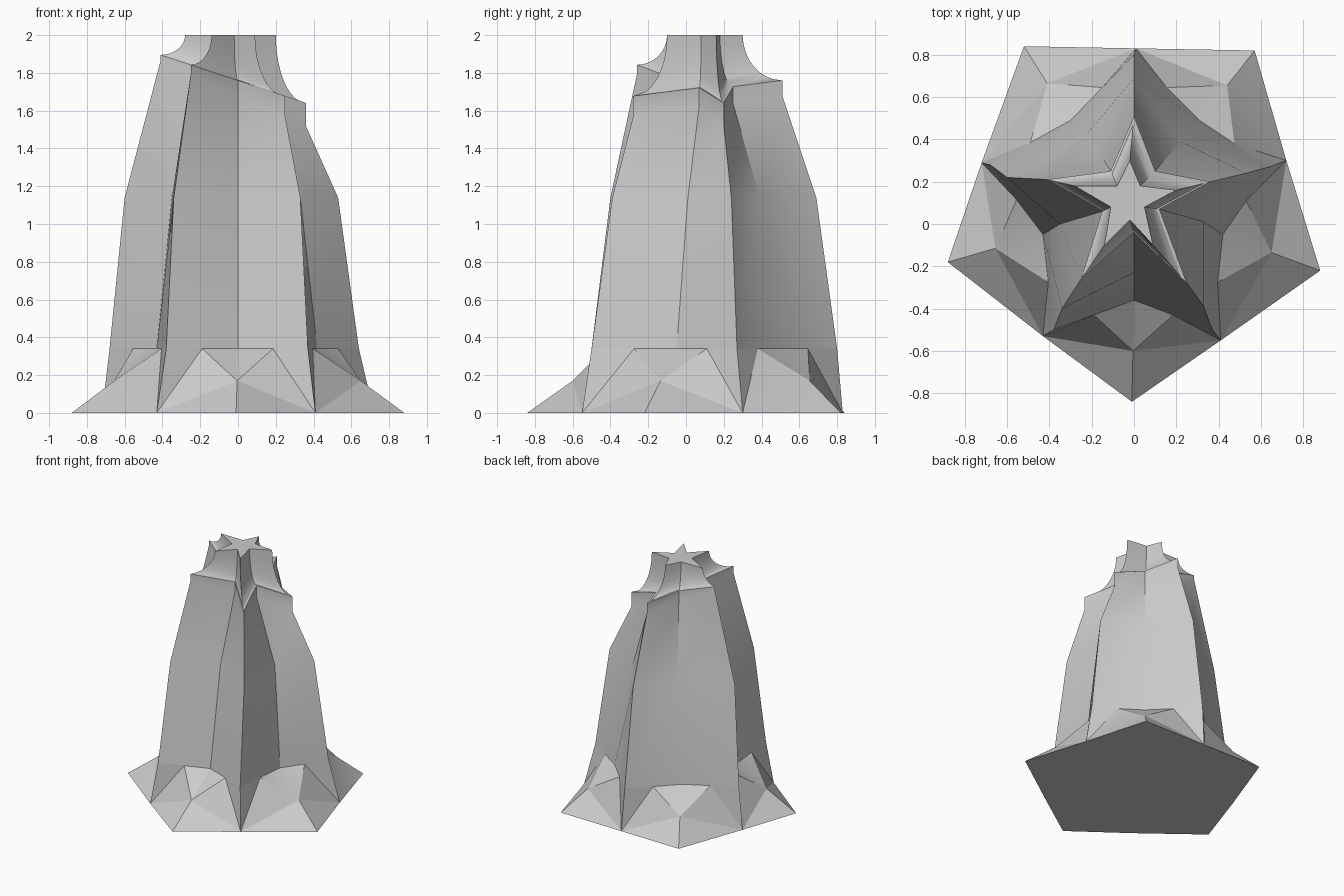
import bpy, math
from mathutils import Vector

cube = bpy.data.objects.get("Cube")
if cube:
    bpy.data.objects.remove(cube)

stone = bpy.data.materials.new("stone_grey")
stone.use_nodes = True
GREY = (0.6, 0.6, 0.6, 1)
stone.diffuse_color = GREY
stone.node_tree.nodes["Principled BSDF"].inputs["Base Color"].default_value = GREY


def build(name, verts, faces, angle=30):
    mesh = bpy.data.meshes.new(name)
    mesh.from_pydata(verts, [], faces)
    mesh.materials.append(stone)
    obj = bpy.data.objects.new(name, mesh)
    bpy.context.collection.objects.link(obj)
    bpy.ops.object.select_all(action='DESELECT')
    obj.select_set(True)
    bpy.context.view_layer.objects.active = obj
    bpy.ops.object.shade_smooth_by_angle(angle=math.radians(angle))
    return obj


def star(tips, valleys, height):
    """Counterclockwise star ring from the back tip; height is a function of x."""
    return [Vector((x, y, height(x))) for pair in zip(tips, valleys) for x, y in pair]


def bridge(rings):
    n = len(rings[0])
    return [(r * n + i, r * n + (i + 1) % n, (r + 1) * n + (i + 1) % n, (r + 1) * n + i)
            for r in range(len(rings) - 1) for i in range(n)]


# Star cross-sections: tips run back, left, front left, front right, right
foot_tips = [(.01, .83), (-.72, .29), (-.43, -.53), (.41, -.55), (.72, .30)]
corners = [(-.52, .84), (-.88, -.18), (-.01, -.84), (.88, -.22), (.57, .82)]
low = star([(0, .80), (-.68, .28), (-.38, -.50), (.37, -.50), (.64, .27)],
           [(-.30, .49), (-.43, -.05), (0, -.36), (.42, -.05), (.31, .49)], lambda x: .34)
waist = star([(0, .69), (-.60, .22), (-.34, -.40), (.33, -.39), (.53, .24)],
             [(-.22, .43), (-.35, 0), (0, -.23), (.33, .01), (.22, .39)], lambda x: 1.14)
cap_tips = [(0, .51), (-.41, .21), (-.25, -.26), (.25, -.28), (.36, .20)]
cap_valleys = [(-.11, .25), (-.15, .06), (0, -.04), (.12, .07), (.10, .25)]
cap = star(cap_tips, cap_valleys, lambda x: 1.76 - .33 * x)
shoulder = star(cap_tips, cap_valleys, lambda x: 1.68 - .45 * x)
top = star([(-.02, .30), (-.28, .18), (-.14, -.10), (.09, -.10), (.20, .16)],
           [(-.08, .18), (-.11, .08), (-.02, .02), (.05, .08), (.03, .18)], lambda x: 2.0)

# Column: star-shaped walls, plus the spur under each tip down to the ground
feet = [Vector((x, y, 0)) for x, y in foot_tips]
rings = [low, waist, shoulder, cap]
verts = [v for r in rings for v in r]
faces = bridge(rings)
for k in range(5):
    t = 2 * k
    s = len(verts)
    verts += [feet[k], (low[t] + low[t - 1]) / 2, (low[t] + low[t + 1]) / 2]
    faces += [(s, t, s + 1), (s, s + 2, t)]
build("column", verts, faces)

# Crown: concave sweep from the slanted rim up to the small flat star
steps = 8
rings = []
for j in range(steps + 1):
    a = math.pi / 2 * j / steps
    u, w = math.sin(a), 1 - math.cos(a)
    rings.append([Vector((c.x + (p.x - c.x) * u, c.y + (p.y - c.y) * u,
                          c.z + (p.z - c.z) * w)) for c, p in zip(cap, top)])
n = steps * 10
faces = bridge(rings)
faces.append(tuple(n + 2 * k + 1 for k in range(5)))
faces += [(n + 2 * k, n + 2 * k + 1, n + (2 * k - 1) % 10) for k in range(5)]
build("crown", [v for r in rings for v in r], faces)

# Skirt: a faceted mound at each corner of the pentagonal base
verts, faces = [], []
for k in range(5):
    v = low[2 * k + 1]
    corner = Vector((*corners[k], 0))
    w_prev = (v + low[2 * k]) / 2
    w_next = (v + low[(2 * k + 2) % 10]) / 2
    s = len(verts)
    verts += [feet[k], corner, feet[(k + 1) % 5], w_next, v, w_prev, (corner + v) / 2]
    faces += [(s + i, s + (i + 1) % 6, s + 6) for i in range(6)]
build("skirt", verts, faces, 20)

# Underside
verts = [p for k in range(5) for p in (feet[k], Vector((*corners[k], 0)))]
build("underside", verts, [tuple(reversed(range(10)))])
